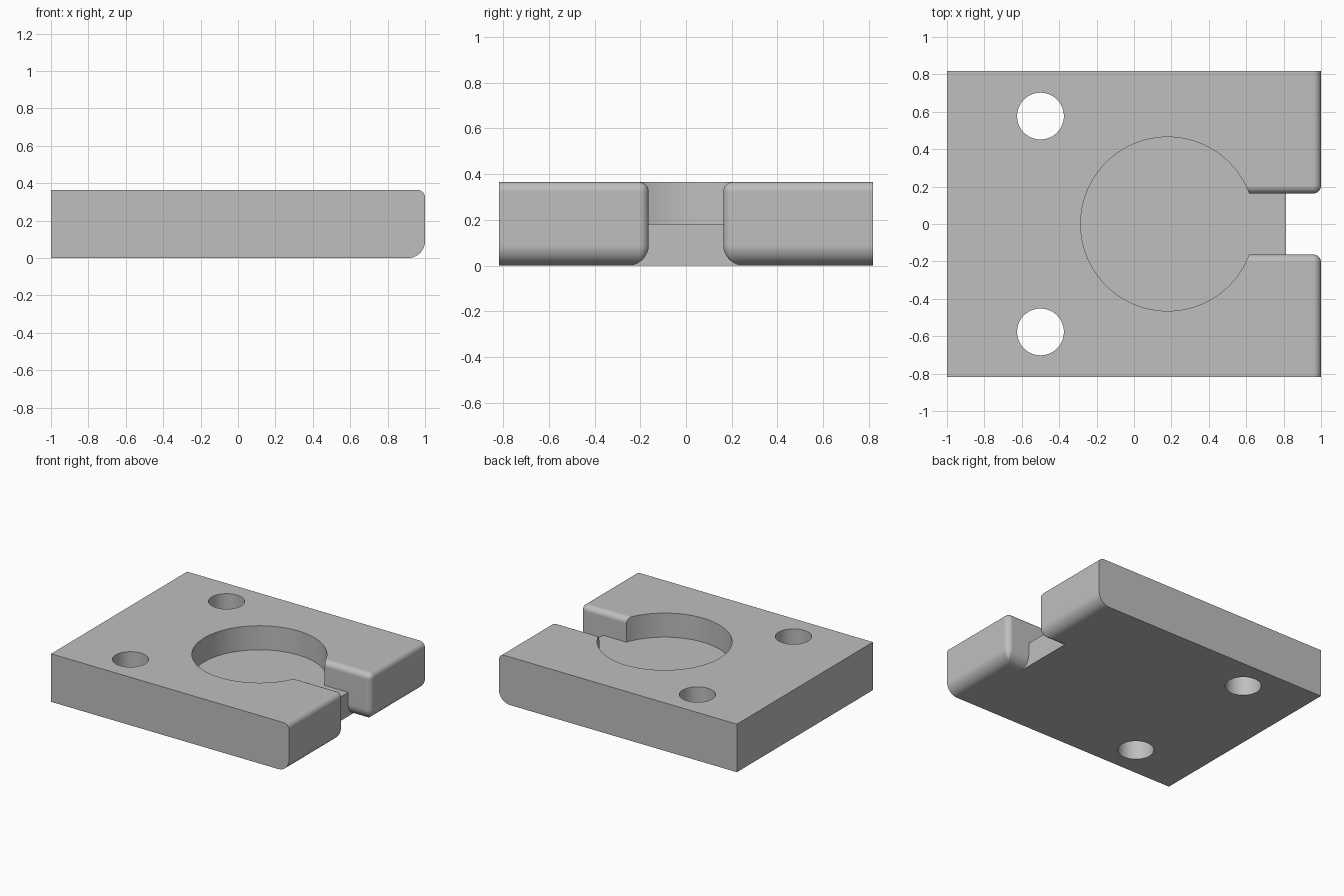
import bpy, bmesh, math

cube = bpy.data.objects.get("Cube")
if cube:
    bpy.data.objects.remove(cube, do_unlink=True)

HALF_Y, HEIGHT, FLOOR = 0.817, 0.365, 0.182
SLOT, STEP_X, POCKET_X, POCKET_R = 0.163, 0.812, 0.18, 0.465
TOP_R, BOTTOM_R, CORNER_R = 0.042, 0.09, 0.042
SEG = 8

grey = bpy.data.materials.new("light grey")
grey.use_nodes = True
grey.diffuse_color = (0.52, 0.52, 0.52, 1)
grey.node_tree.nodes["Principled BSDF"].inputs["Base Color"].default_value = grey.diffuse_color


def add_object(name, bm):
    mesh = bpy.data.meshes.new(name)
    bm.to_mesh(mesh)
    bm.free()
    mesh.materials.append(grey)
    obj = bpy.data.objects.new(name, mesh)
    bpy.context.collection.objects.link(obj)
    return obj


def outline(inset, slot_end):
    """C-shaped plan, drawn in at the rounded end and at the slot."""
    r = max(CORNER_R - inset, 0.002)
    end, wall = 1 - inset, SLOT + inset
    half = [(-1, HALF_Y), (end, HALF_Y)]
    for i in range(SEG + 1):
        a = math.pi / 2 * i / SEG
        half.append((end - r + r * math.cos(a), wall + r - r * math.sin(a)))
    half.append((slot_end, wall))
    return half + [(x, -y) for x, y in reversed(half)]


# Clamp plate: outlines stacked up the height, with a step in the slot
layers = []
for i in range(SEG + 1):
    a = math.pi / 2 * i / SEG
    layers.append((BOTTOM_R * (1 - math.cos(a)), BOTTOM_R * (1 - math.sin(a)), STEP_X))
layers.sort(key=lambda layer: layer[0])
layers += [(FLOOR, 0, STEP_X), (FLOOR, 0, POCKET_X + 0.1)]
for i in range(SEG + 1):
    a = math.pi / 2 * i / SEG
    layers.append((HEIGHT - TOP_R + TOP_R * math.sin(a), TOP_R * (1 - math.cos(a)), POCKET_X + 0.1))

bm = bmesh.new()
rings = [[bm.verts.new((x, y, z)) for x, y in outline(d, s)] for z, d, s in layers]
for low, high in zip(rings, rings[1:]):
    for i in range(len(low)):
        j = (i + 1) % len(low)
        bm.faces.new((low[i], low[j], high[j], high[i]))
bm.faces.new(rings[0])
bm.faces.new(rings[-1])
bmesh.ops.remove_doubles(bm, verts=bm.verts, dist=0.0001)
bmesh.ops.recalc_face_normals(bm, faces=bm.faces)
plate = add_object("clamp_plate", bm)


# Round pocket and the two bolt holes
def cut_cylinder(name, x, y, bottom, radius, sides):
    bm = bmesh.new()
    bmesh.ops.create_cone(bm, cap_ends=True, segments=sides, radius1=radius, radius2=radius, depth=1)
    bmesh.ops.translate(bm, verts=bm.verts, vec=(x, y, bottom + 0.5))
    cutter = add_object(name, bm)
    cutter.hide_render = True
    mod = plate.modifiers.new(name, "BOOLEAN")
    mod.operation, mod.solver, mod.object = "DIFFERENCE", "EXACT", cutter
    bpy.ops.object.modifier_apply(modifier=name)
    bpy.data.objects.remove(cutter, do_unlink=True)


bpy.ops.object.select_all(action="DESELECT")
bpy.context.view_layer.objects.active = plate
plate.select_set(True)
cut_cylinder("pocket_cutter", POCKET_X, 0, FLOOR, POCKET_R, 96)
for side in (-1, 1):
    cut_cylinder("hole_cutter", -0.5, side * 0.577, -0.2, 0.125, 64)

# Smooth rounds with flat faces kept flat
bpy.ops.object.shade_smooth_by_angle(angle=math.radians(30))
weighted = plate.modifiers.new("flat_faces", "WEIGHTED_NORMAL")
weighted.keep_sharp = True
